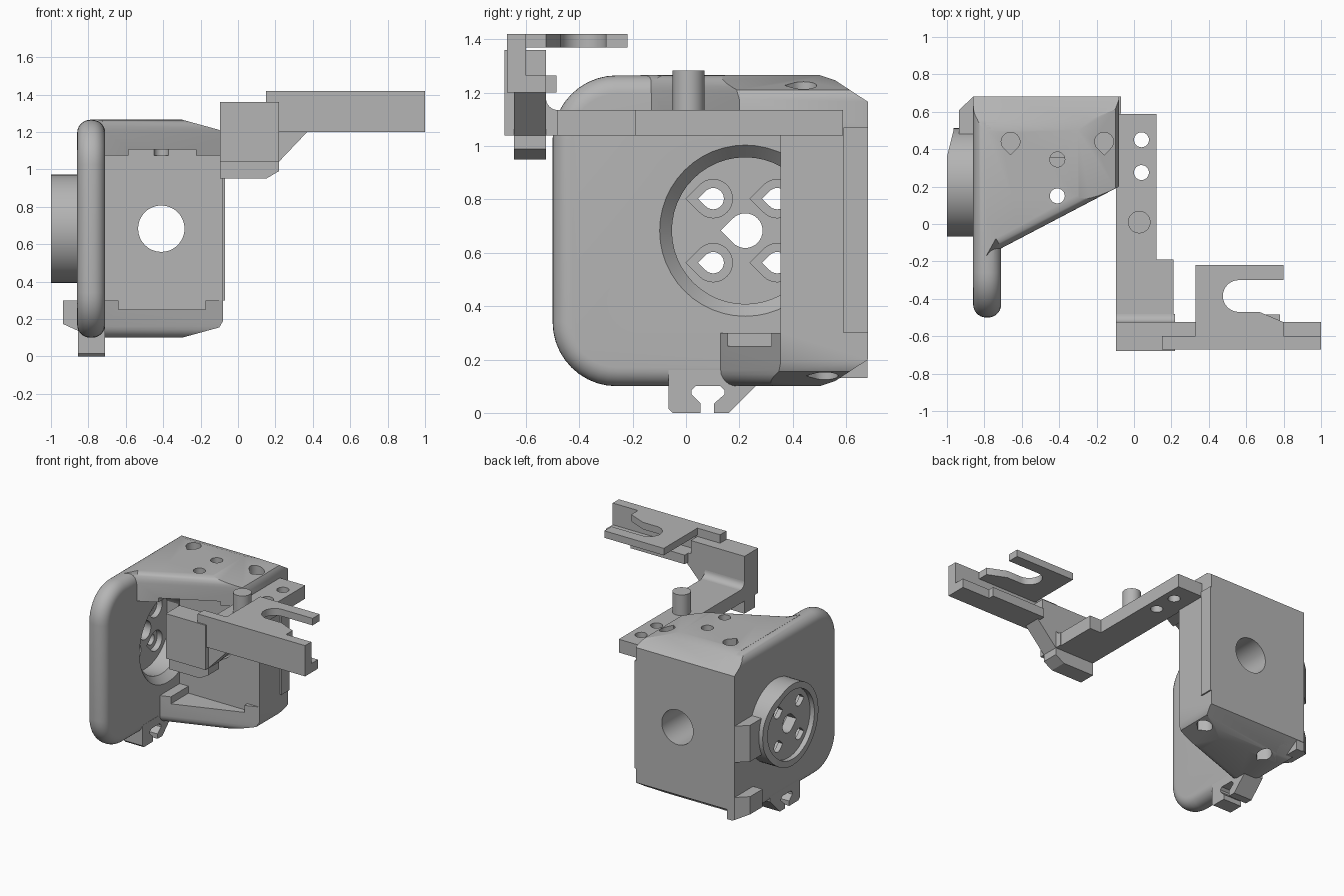
import bpy, bmesh, math
from mathutils import Vector

old = bpy.data.objects.get("Cube")
if old:
    bpy.data.objects.remove(old, do_unlink=True)

grey = bpy.data.materials.new("plain_grey")
grey.use_nodes = True
grey.diffuse_color = (0.46, 0.46, 0.46, 1)
grey.node_tree.nodes["Principled BSDF"].inputs["Base Color"].default_value = grey.diffuse_color
parts = []


def place(axis, a, b, h):
    return {"x": (h, a, b), "y": (a, h, b), "z": (a, b, h)}[axis]


def prism(name, axis, pts, lo, hi, taper=None):
    """Extrude an outline along an axis; taper gives another outline at hi."""
    bm = bmesh.new()
    low = [bm.verts.new(place(axis, a, b, lo)) for a, b in pts]
    top = [bm.verts.new(place(axis, a, b, hi)) for a, b in (taper or pts)]
    bm.faces.new(low)
    bm.faces.new(top)
    for i in range(len(low)):
        j = (i + 1) % len(low)
        bm.faces.new((low[i], low[j], top[j], top[i]))
    bmesh.ops.recalc_face_normals(bm, faces=bm.faces)
    mesh = bpy.data.meshes.new(name)
    bm.to_mesh(mesh)
    bm.free()
    ob = bpy.data.objects.new(name, mesh)
    bpy.context.scene.collection.objects.link(ob)
    mesh.materials.append(grey)
    parts.append(ob)
    return ob


def box(name, x0, x1, y0, y1, z0, z1):
    return prism(name, "z", [(x0, y0), (x1, y0), (x1, y1), (x0, y1)], z0, z1)


def arc(a, b, r, start=0, end=360, n=48):
    full = end - start == 360
    steps = n if full else n + 1
    angles = [math.radians(start + (end - start) * i / n) for i in range(steps)]
    return [(a + r * math.cos(t), b + r * math.sin(t)) for t in angles]


def teardrop(a, b, r):
    """Circle with a pointed end toward negative a."""
    return arc(a, b, r, -135, 135, 24) + [(a - r * math.sqrt(2), b)]


def bake(ob):
    deps = bpy.context.evaluated_depsgraph_get()
    mesh = bpy.data.meshes.new_from_object(ob.evaluated_get(deps))
    ob.modifiers.clear()
    ob.data = mesh


def boolean(ob, tool, operation="DIFFERENCE"):
    mod = ob.modifiers.new("cut", "BOOLEAN")
    mod.operation, mod.solver, mod.object = operation, "EXACT", tool
    bake(ob)
    parts.remove(tool)
    bpy.data.objects.remove(tool, do_unlink=True)


def cut(ob, axis, pts, lo, hi, taper=None):
    boolean(ob, prism("cutter", axis, pts, lo, hi, taper))


def round_edges(ob, test, width):
    bm = bmesh.new()
    bm.from_mesh(ob.data)
    edges = [e for e in bm.edges if test(e)]
    bmesh.ops.bevel(bm, geom=edges, offset=width, segments=6, profile=0.5, affect="EDGES")
    bm.to_mesh(ob.data)
    bm.free()


MID = 0.683
BORE_Y = 0.222


def flip(pts):
    """Complete an outline by mirroring its second coordinate about mid height."""
    return pts + [(a, 2 * MID - b) for a, b in reversed(pts)]


def clip(ob):
    """Trim to the side outline and the front outline of the housing."""
    side = flip([(-1, 0.1), (0.5, 0.1), (0.56, 0.12), (0.682, 0.2)])
    front = flip([(-0.95, 0.1), (-0.3, 0.1), (-0.1, 0.155), (-0.08, 0.19)])
    boolean(ob, prism("cutter", "x", side, -2, 2), "INTERSECT")
    boolean(ob, prism("cutter", "y", front, -2, 2), "INTERSECT")


# Side plate with fully rounded rim
r = 0.24
plate_pts = (arc(-0.5 + r, 1.265 - r, r, 90, 180, 10) + arc(-0.5 + r, 0.1 + r, r, 180, 270, 10)
             + [(0.9, 0.1), (0.9, 1.265)])
side_plate = prism("side_plate", "x", plate_pts, -0.86, -0.71)
bevel = side_plate.modifiers.new("round", "BEVEL")
bevel.width, bevel.segments, bevel.angle_limit = 0.07, 7, math.radians(40)
bake(side_plate)
clip(side_plate)
cut(side_plate, "x", arc(BORE_Y, MID, 0.275), -1.1, -0.6)
cut(side_plate, "x", arc(BORE_Y, MID, 0.275), -0.76, -0.70, arc(BORE_Y, MID, 0.33))

# Motor boss with a recessed, drilled disc
boss = prism("motor_boss", "x", arc(BORE_Y, MID, 0.29), -1, -0.8)
cut(boss, "x", arc(BORE_Y, MID, 0.275), -0.89, -0.7)
cut(boss, "x", arc(BORE_Y, MID, 0.245), -1.1, -0.965)
cut(boss, "x", teardrop(BORE_Y, MID, 0.065), -1.2, -0.6)
for dy in (-0.12, 0.12):
    for dz in (-0.12, 0.12):
        cut(boss, "x", teardrop(BORE_Y + dy, MID + dz, 0.072), -0.93, -0.6)
        cut(boss, "x", teardrop(BORE_Y + dy, MID + dz, 0.04), -1.2, -0.6)
cut(boss, "z", [(-1.01, 0.32), (-0.965, 0.5), (-0.965, 0.7), (-1.2, 0.7), (-1.2, 0.32)], 0, 2)

# Outer lugs behind the boss and at the lower back corner
lug = [(-0.935, 0.47), (-0.8, 0.47), (-0.8, 0.68), (-0.86, 0.68), (-0.935, 0.61)]
boss_lug = prism("boss_lug", "z", lug, 0.55, 0.81)
lower_lug = prism("lower_lug", "z", lug, 0.13, 0.3)
cut(lower_lug, "y", [(-0.95, 0.1), (-0.84, 0.1), (-0.84, 0.13), (-0.95, 0.18)], 0, 1)

# Top and bottom gussets
top_gusset = prism("top_gusset", "z", [(-0.79, -0.17), (-0.71, -0.13), (-0.08, 0.2),
                                       (-0.08, 0.682), (-0.79, 0.682)], 1.075, 1.266)
round_edges(top_gusset, lambda e: all(v.co.z > 1.2 and v.co.y < 0.21 and v.co.x > -0.75
                                      for v in e.verts), 0.06)
bottom_gusset = prism("bottom_gusset", "z", [(-0.79, 0.1), (-0.71, 0.13), (-0.08, 0.355),
                                             (-0.08, 0.682), (-0.79, 0.682)], 0.1, 0.3)
round_edges(bottom_gusset, lambda e: all(v.co.z < 0.2 and v.co.y < 0.36 and v.co.x > -0.75
                                         for v in e.verts), 0.06)
for gusset in (top_gusset, bottom_gusset):
    clip(gusset)
for y in (0.15, 0.345):
    cut(top_gusset, "z", arc(-0.41, y, 0.04, n=24), 1, 1.4)
for x in (-0.66, -0.16):
    drop = [(x + b, a) for a, b in teardrop(0.44, 0, 0.05)]
    cut(top_gusset, "z", drop, 1.14, 1.4)
    cut(bottom_gusset, "z", [(a, b + 0.08) for a, b in drop], 0, 0.22)
boolean(top_gusset, box("cutter", -0.585, -0.225, -0.5, 0.355, 1, 1.105))
boolean(bottom_gusset, box("cutter", -0.64, -0.175, 0, 0.355, 0.25, 0.4))

# Back wall with cable bore
back_wall = box("back_wall", -0.71, -0.08, 0.355, 0.682, 0.3, 1.075)
cut(back_wall, "y", arc(-0.41, MID, 0.124), 0, 1)
box("back_edge_strip", -0.1, -0.07, 0.59, 0.682, 0.3, 1.07)

# Foot clip with a keyhole notch
foot = [(-0.065, 0.16), (-0.065, 0.015), (-0.05, 0), (0.055, 0), (0.055, 0.035), (0.02, 0.07),
        (0.02, 0.085), (0.035, 0.1), (0.13, 0.1), (0.145, 0.085), (0.145, 0.07),
        (0.105, 0.035), (0.105, 0), (0.16, 0), (0.27, 0.11), (0.27, 0.16)]
prism("foot_clip", "x", foot, -0.855, -0.71)

# Long bracket arm with screw holes and pin
arm = prism("bracket_arm", "z", [(-0.095, -0.68), (0.21, -0.68), (0.21, -0.19), (0.12, -0.19),
                                 (0.12, 0.588), (-0.095, 0.588)], 1.04, 1.135)
for y in (0.275, 0.45):
    cut(arm, "z", arc(0.04, y, 0.04, n=24), 1, 1.2)
prism("pin", "z", arc(0.028, 0.01, 0.06, n=32), 1.1, 1.283)

# Riser block at the front of the arm
riser = [(-0.68, 1.04), (-0.68, 1.36), (-0.525, 1.36), (-0.525, 1.18)]
riser += arc(-0.48, 1.18, 0.045, 180, 270, 8) + [(-0.48, 1.04)]
prism("riser", "x", riser, -0.095, 0.218)
prism("riser_foot", "y", [(-0.095, 0.95), (0.15, 0.95), (0.218, 0.99), (0.218, 1.05),
                          (-0.095, 1.05)], -0.645, -0.525)
prism("brace", "y", [(0.2, 1.04), (0.218, 1.04), (0.37, 1.2), (0.37, 1.22), (0.2, 1.22)],
      -0.645, -0.525)

# Sensor bar with lower ledge
box("sensor_bar", 0.15, 1, -0.67, -0.6, 1.2, 1.42)
box("ledge", 0.2, 1, -0.61, -0.525, 1.2, 1.265)
box("ledge_bump", 0.35, 0.78, -0.53, -0.485, 1.2, 1.265)
box("bar_web", 0.2, 0.33, -0.61, -0.525, 1.25, 1.36)

# Top fork with open slot
fork = [(0.33, -0.61), (0.8, -0.61), (0.8, -0.525), (0.67, -0.47)]
fork += arc(0.56, -0.385, 0.085, 270, 90, 16) + [(0.8, -0.3), (0.8, -0.22), (0.33, -0.22)]
prism("slotted_fork", "z", fork, 1.37, 1.42)

# Smooth curved faces, keep hard edges
bpy.ops.object.select_all(action="DESELECT")
for ob in parts:
    ob.select_set(True)
bpy.context.view_layer.objects.active = side_plate
bpy.ops.object.shade_smooth_by_angle(angle=math.radians(30))
